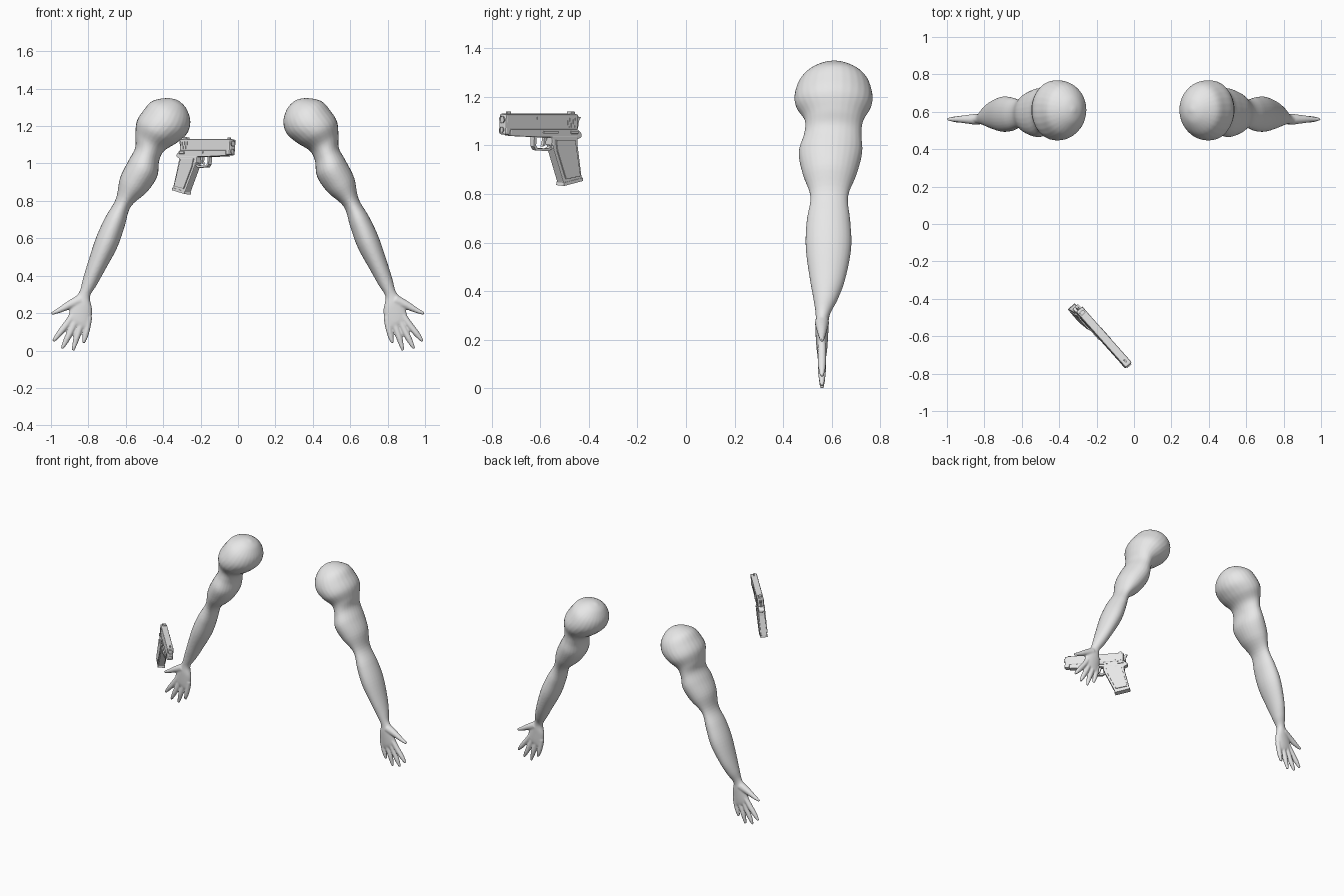
import bpy, bmesh, math
from mathutils import Vector, Matrix

cube = bpy.data.objects.get("Cube")
if cube:
    bpy.data.objects.remove(cube)

grey = bpy.data.materials.new("plain_grey")
grey.use_nodes = True
grey.diffuse_color = (0.8, 0.8, 0.8, 1)
grey.node_tree.nodes["Principled BSDF"].inputs["Base Color"].default_value = (0.8, 0.8, 0.8, 1)


def make_object(name, bm):
    bmesh.ops.recalc_face_normals(bm, faces=bm.faces)
    mesh = bpy.data.meshes.new(name)
    bm.to_mesh(mesh)
    bm.free()
    mesh.materials.append(grey)
    obj = bpy.data.objects.new(name, mesh)
    bpy.context.collection.objects.link(obj)
    return obj


# ---------- arms ----------
ORIGIN = Vector((0.37, 0, 1.22))
DOWN = Vector((0.47, 0, -0.88)).normalized()
OUT = Vector((0.88, 0, 0.47)).normalized()
DEPTH = Vector((0, 1, 0))
SIDES = 28

# distance down the arm, inner edge, outer edge, centre depth, half depth
ARM = [
    (-.133, -.01, .01, .61, .01), (-.115, -.06, .06, .61, .07),
    (-.065, -.11, .12, .61, .13), (0, -.125, .138, .608, .158),
    (.07, -.10, .143, .608, .157), (.14, -.06, .115, .61, .122),
    (.20, -.06, .085, .605, .118), (.28, -.09, .085, .595, .131),
    (.38, -.08, .082, .592, .112), (.49, -.04, .05, .59, .078),
    (.60, -.06, .054, .587, .09), (.72, -.077, .048, .587, .094),
    (.86, -.075, .025, .583, .073), (.95, -.073, .008, .575, .05),
    (1.02, -.07, -.008, .563, .029), (1.08, -.115, 0, .56, .027),
    (1.165, -.145, -.015, .56, .021), (1.19, -.13, -.03, .56, .012),
]

# x, z, radius along each digit
DIGITS = [
    [(.84, .27, .03), (.9, .243, .022), (.95, .217, .015), (.995, .197, .008)],
    [(.88, .19, .018), (.915, .14, .018), (.955, .09, .016), (.987, .05, .008)],
    [(.86, .18, .018), (.885, .12, .018), (.915, .06, .016), (.941, .01, .008)],
    [(.83, .18, .018), (.845, .12, .018), (.865, .06, .016), (.882, 0, .008)],
    [(.795, .18, .018), (.803, .13, .017), (.815, .08, .015), (.826, .04, .008)],
]


def smooth_rows(rows, steps=5):
    """Spline through rows of numbers."""
    result = []
    for i in range(len(rows) - 1):
        four = [rows[max(0, min(len(rows) - 1, i + k))] for k in (-1, 0, 1, 2)]
        for s in range(steps):
            t = s / steps
            result.append([b + (c - a) * t / 2 + (2*a - 5*b + 4*c - d) * t*t / 2
                           + (3*b - a - 3*c + d) * t**3 / 2 for a, b, c, d in zip(*four)])
    return result + [list(rows[-1])]


def loft(bm, rings):
    """Skin closed rings of (centre, side vector, depth radius)."""
    loops = []
    for centre, side, depth in rings:
        angles = [math.tau * k / SIDES for k in range(SIDES)]
        loops.append([bm.verts.new(centre + side * math.cos(a) + DEPTH * depth * math.sin(a))
                      for a in angles])
    for a, b in zip(loops, loops[1:]):
        for k in range(SIDES):
            j = (k + 1) % SIDES
            bm.faces.new((a[k], a[j], b[j], b[k]))
    bm.faces.new(loops[0])
    bm.faces.new(loops[-1])


def build_arm(name, side):
    bm = bmesh.new()
    rings = []
    for t, inner, outer, y, depth in smooth_rows(ARM):
        centre = ORIGIN + DOWN * t + OUT * (inner + outer) / 2 + DEPTH * y
        rings.append((centre, OUT * (outer - inner) / 2, depth))
    loft(bm, rings)
    for digit in DIGITS:
        start, end = digit[0], digit[-1]
        across = Vector((start[1] - end[1], 0, end[0] - start[0])).normalized()
        loft(bm, [(Vector((x, .56, z)), across * r, r) for x, z, r in smooth_rows(digit)])
    for v in bm.verts:
        if side < 0:
            v.co.x = -v.co.x - .01 * v.co.z
    obj = make_object(name, bm)
    # fuse the digits, palm and arm into one skin
    remesh = obj.modifiers.new("fuse", 'REMESH')
    remesh.mode = 'VOXEL'
    remesh.voxel_size = .0055
    remesh.use_smooth_shade = True
    relax = obj.modifiers.new("relax", 'SMOOTH')
    relax.factor = .5
    relax.iterations = 4


build_arm("left_arm", 1)
build_arm("right_arm", -1)

# ---------- pistol: local x runs back from the muzzle, y is its side ----------
PIVOT_Z = 1.08
PLACE = (Matrix.Translation((-.03, -.757, PIVOT_Z)) @ Matrix.Rotation(2.298, 4, 'Z')
         @ Matrix.Rotation(.08, 4, 'X'))


def plate(name, profile, half, y=0, bevel=0):
    """Extrude a side profile of (length, height) to both sides of y."""
    bm = bmesh.new()
    face = bm.faces.new([bm.verts.new((u, y - half, z - PIVOT_Z)) for u, z in profile])
    new = bmesh.ops.extrude_face_region(bm, geom=[face])["geom"]
    bmesh.ops.translate(bm, vec=(0, 2 * half, 0),
                        verts=[g for g in new if isinstance(g, bmesh.types.BMVert)])
    obj = make_object(name, bm)
    obj.matrix_world = PLACE
    if bevel:
        mod = obj.modifiers.new("bevel", 'BEVEL')
        mod.width = bevel
        mod.segments = 2
        mod.limit_method = 'ANGLE'
    return obj


def box(name, u0, u1, z0, z1, half, y=0, bevel=0):
    return plate(name, [(u0, z0), (u1, z0), (u1, z1), (u0, z1)], half, y, bevel)


def rod(name, u0, u1, z, radius, bore=0):
    """Round bar along the barrel, optionally bored at the front."""
    bm = bmesh.new()
    bmesh.ops.create_cone(bm, cap_ends=True, segments=20, radius1=radius, radius2=radius,
                          depth=u1 - u0, matrix=Matrix.Translation(((u0 + u1) / 2, 0, z - PIVOT_Z))
                          @ Matrix.Rotation(math.pi / 2, 4, 'Y'))
    if bore:
        front = min(bm.faces, key=lambda f: f.calc_center_median().x)
        bmesh.ops.inset_region(bm, faces=[front], thickness=radius - bore)
        bmesh.ops.translate(bm, verts=front.verts, vec=(.03, 0, 0))
    make_object(name, bm).matrix_world = PLACE


plate("slide", [(0, 1.045), (0, 1.13), (.4, 1.13), (.4, 1.065), (.03, 1.065), (.03, 1.045)],
      .022, bevel=.007)
plate("frame", [(.03, 1.04), (.03, 1.07), (.4, 1.07), (.425, 1.05), (.425, 1.035),
                (.39, 1.02), (.26, 1), (.26, 1.035), (.18, 1.035)], .02, bevel=.004)
plate("grip", [(.26, 1.04), (.4, 1.04), (.405, 1), (.438, .86), (.34, .84), (.27, .99)],
      .021, bevel=.004)
plate("magazine_base", [(.337, .848), (.438, .868), (.44, .855), (.336, .834)], .024)
plate("trigger_guard", [(.17, 1.04), (.172, .995), (.185, .98), (.255, .977), (.275, .99),
                        (.275, 1), (.25, .987), (.192, .989), (.183, 1), (.183, 1.04)], .011)
plate("trigger", [(.23, 1.04), (.228, 1.01), (.222, .995), (.235, 1), (.248, 1.04)], .007)
plate("hammer", [(.395, 1.08), (.395, 1.105), (.41, 1.118), (.425, 1.118), (.415, 1.1),
                 (.412, 1.07)], .007)
box("front_sight", .02, .04, 1.125, 1.14, .004)
box("rear_sight", .365, .385, 1.125, 1.14, .013)
rod("barrel", -.006, .08, 1.107, .015, bore=.01)
rod("recoil_plug", -.004, .06, 1.065, .012, bore=.006)

# side details
for word, s in (("left", -1), ("right", 1)):
    plate(word + "_grip_panel", [(.28, 1.025), (.385, 1.025), (.424, .875), (.346, .862),
                                 (.29, .98)], .004, s * .023, bevel=.002)
    for k in range(5):
        u = .34 + k * .01
        box(f"{word}_slide_rib_{k}", u, u + .004, 1.075, 1.115, .001, s * .0225)
    box(word + "_safety_lever", .36, .4, 1.05, 1.062, .004, s * .023, bevel=.002)
    box(word + "_slide_stop", .21, .29, 1.052, 1.062, .003, s * .022)
box("ejection_port", .17, .25, 1.09, 1.12, .0015, -.0222)
